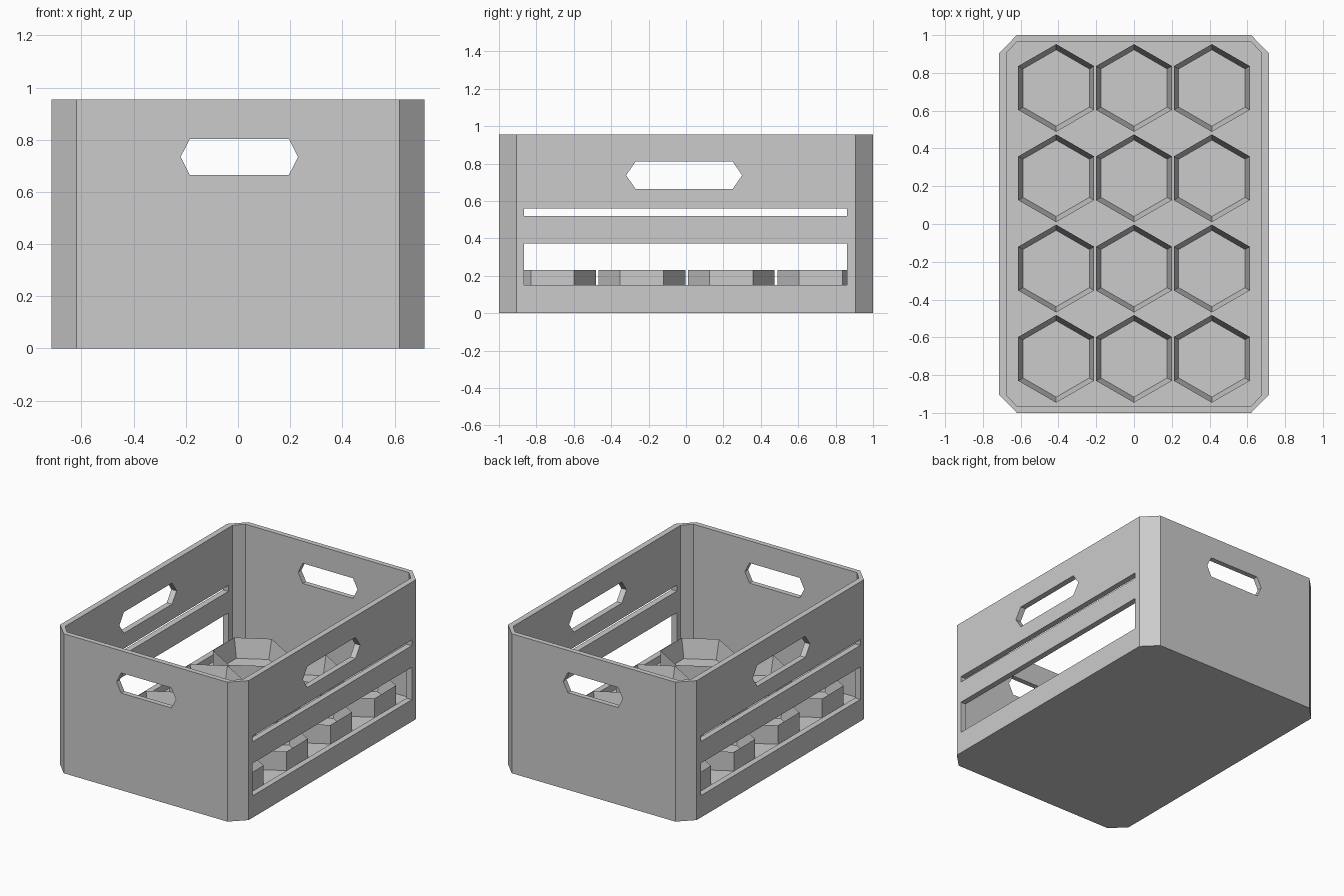
import bpy
import bmesh
from math import cos, sin, radians
from mathutils import Vector

cube = bpy.data.objects.get("Cube")
if cube:
    bpy.data.objects.remove(cube, do_unlink=True)

HEIGHT, FLOOR, CUP_TOP = 0.955, 0.10, 0.23

grey = bpy.data.materials.new("plain_grey")
grey.use_nodes = True
colour = (0.6, 0.6, 0.6, 1)
grey.diffuse_color = colour
grey.node_tree.nodes["Principled BSDF"].inputs["Base Color"].default_value = colour


def finish(name, bm):
    bmesh.ops.recalc_face_normals(bm, faces=bm.faces)
    mesh = bpy.data.meshes.new(name)
    bm.to_mesh(mesh)
    bm.free()
    obj = bpy.data.objects.new(name, mesh)
    mesh.materials.append(grey)
    bpy.context.collection.objects.link(obj)
    return obj


def prism(name, points, depth):
    """Extrude a closed 3D outline along a vector."""
    bm = bmesh.new()
    face = bm.faces.new([bm.verts.new(p) for p in points])
    new = bmesh.ops.extrude_face_region(bm, geom=[face])["geom"]
    verts = [v for v in new if isinstance(v, bmesh.types.BMVert)]
    bmesh.ops.translate(bm, verts=verts, vec=Vector(depth))
    return finish(name, bm)


def octagon(x, y, flat_x, flat_y, z):
    quarter = [(x, flat_y), (flat_x, y)]
    corner = quarter + [(-a, b) for a, b in reversed(quarter)]
    return [(a, b, z) for a, b in corner + [(-a, -b) for a, b in corner]]


def handle(mid, half, flat, low, high):
    centre = (low + high) / 2
    return [(mid - half, centre), (mid - flat, high), (mid + flat, high),
            (mid + half, centre), (mid + flat, low), (mid - flat, low)]


def slot(low, high):
    return [(-0.865, low), (0.86, low), (0.86, high), (-0.865, high)]


def cut(target, cutter):
    cutter.hide_render = True
    mod = target.modifiers.new("cut", "BOOLEAN")
    mod.operation, mod.solver, mod.object = "DIFFERENCE", "EXACT", cutter
    bpy.context.view_layer.objects.active = target
    bpy.ops.object.modifier_apply(modifier=mod.name)
    bpy.data.objects.remove(cutter, do_unlink=True)


# Crate body with chamfered corners, hollowed from above
crate = prism("crate_body", octagon(0.715, 1, 0.62, 0.905, 0), (0, 0, HEIGHT))
cut(crate, prism("cavity", octagon(0.675, 0.965, 0.62, 0.905, FLOOR), (0, 0, 1)))

# Hand holes through the end walls
end_hole = handle(0.005, 0.225, 0.19, 0.665, 0.803)
cut(crate, prism("end_cutter", [(x, -1.2, z) for x, z in end_hole], (0, 2.4, 0)))

# Hand holes and long slots through the side walls
for outline in (handle(-0.01, 0.31, 0.26, 0.665, 0.81), slot(0.52, 0.56), slot(0.15, 0.372)):
    cut(crate, prism("side_cutter", [(-1, y, z) for y, z in outline], (2, 0, 0)))


# Hexagonal bottle cups: upright outside, tapered inside, sharp rim
def cup(name, cx, cy):
    bm = bmesh.new()
    rings = []
    for radius, z in ((0.232, FLOOR - 0.01), (0.232, CUP_TOP), (0.2, FLOOR - 0.01)):
        angles = [radians(30 + 60 * i) for i in range(6)]
        rings.append([bm.verts.new((cx + radius * cos(a), cy + radius * sin(a), z))
                      for a in angles])
    for k in range(3):
        a, b = rings[k], rings[(k + 1) % 3]
        for i in range(6):
            j = (i + 1) % 6
            bm.faces.new((a[i], a[j], b[j], b[i]))
    return finish(name, bm)


for row in range(4):
    for col in range(3):
        cup(f"bottle_cup_{row + 1}_{col + 1}", (col - 1) * 0.412, (row - 1.5) * 0.478 + 0.003)
